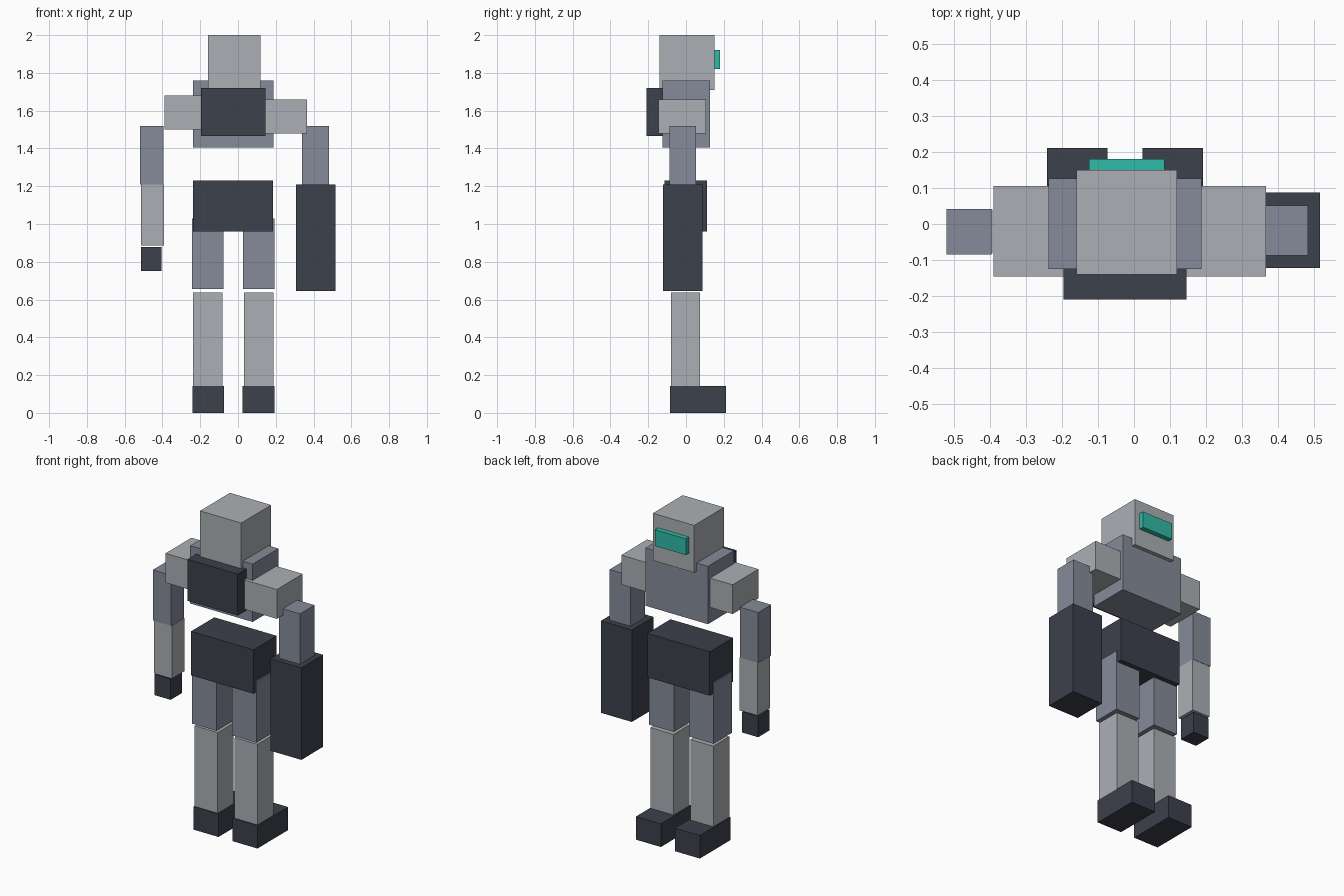
import bpy
import bmesh
from mathutils import Matrix, Vector

default_cube = bpy.data.objects.get("Cube")
if default_cube:
    bpy.data.objects.remove(default_cube, do_unlink=True)

BODY_CENTRE = -0.025  # mirror plane shared by the torso and the legs


def make_material(name, red, green, blue):
    material = bpy.data.materials.new(name)
    material.use_nodes = True
    colour = (red, green, blue, 1)
    material.diffuse_color = colour
    shader = next(n for n in material.node_tree.nodes if n.type == "BSDF_PRINCIPLED")
    shader.inputs["Base Color"].default_value = colour
    shader.inputs["Roughness"].default_value = 0.7
    return material


light_grey = make_material("light grey", 0.41, 0.435, 0.46)
blue_grey = make_material("blue grey", 0.235, 0.26, 0.32)
dark_slate = make_material("dark slate", 0.046, 0.052, 0.072)
teal = make_material("teal", 0.03, 0.49, 0.385)


def block(name, material, x, y, z):
    """Box filling the given (low, high) ranges, with its origin at its centre."""
    low, high = (Vector(corner) for corner in zip(x, y, z))
    mesh = bpy.data.meshes.new(name)
    bm = bmesh.new()
    bmesh.ops.create_cube(bm, size=1, matrix=Matrix.Diagonal((*(high - low), 1)))
    bm.to_mesh(mesh)
    bm.free()
    mesh.materials.append(material)
    part = bpy.data.objects.new(name, mesh)
    part.location = (low + high) / 2
    bpy.context.collection.objects.link(part)
    return part


def block_pair(name, material, inner, outer, y, z):
    """Matching left and right boxes, measured outward from the body centre."""
    for side, sign in (("left", 1), ("right", -1)):
        x = sorted((BODY_CENTRE + sign * inner, BODY_CENTRE + sign * outer))
        block(f"{side}_{name}", material, x, y, z)


# Head and visor
block("head", light_grey, x=(-0.16, 0.12), y=(-0.14, 0.15), z=(1.71, 2))
block("visor", teal, x=(-0.125, 0.085), y=(0.14, 0.18), z=(1.82, 1.92))

# Torso, chest plate and pelvis
block("torso", blue_grey, x=(-0.237, 0.187), y=(-0.125, 0.126), z=(1.405, 1.76))
block("chest_plate", dark_slate, x=(-0.195, 0.145), y=(-0.21, -0.12), z=(1.465, 1.72))
block("pelvis", dark_slate, x=(-0.238, 0.186), y=(-0.115, 0.11), z=(0.96, 1.23))

# Shoulders, the left one set a little lower
block("left_shoulder", light_grey, x=(0.115, 0.366), y=(-0.146, 0.105), z=(1.48, 1.66))
block("right_shoulder", light_grey, x=(-0.39, -0.14), y=(-0.146, 0.105), z=(1.5, 1.68))

# Left arm ending in a heavy forearm
block("left_upper_arm", blue_grey, x=(0.34, 0.483), y=(-0.088, 0.052), z=(1.2, 1.52))
block("left_heavy_forearm", dark_slate, x=(0.306, 0.516), y=(-0.122, 0.088), z=(0.645, 1.21))

# Right arm and hand
block("right_upper_arm", blue_grey, x=(-0.52, -0.395), y=(-0.084, 0.042), z=(1.21, 1.52))
block("right_forearm", light_grey, x=(-0.514, -0.392), y=(-0.082, 0.04), z=(0.885, 1.21))
block("right_hand", dark_slate, x=(-0.514, -0.404), y=(-0.076, 0.034), z=(0.75, 0.877))

# Legs
block_pair("thigh", blue_grey, inner=0.052, outer=0.219, y=(-0.097, 0.08), z=(0.655, 1.03))
block_pair("shin", light_grey, inner=0.057, outer=0.213, y=(-0.08, 0.075), z=(0.14, 0.637))
block_pair("foot", dark_slate, inner=0.048, outer=0.217, y=(-0.085, 0.211), z=(0, 0.142))
